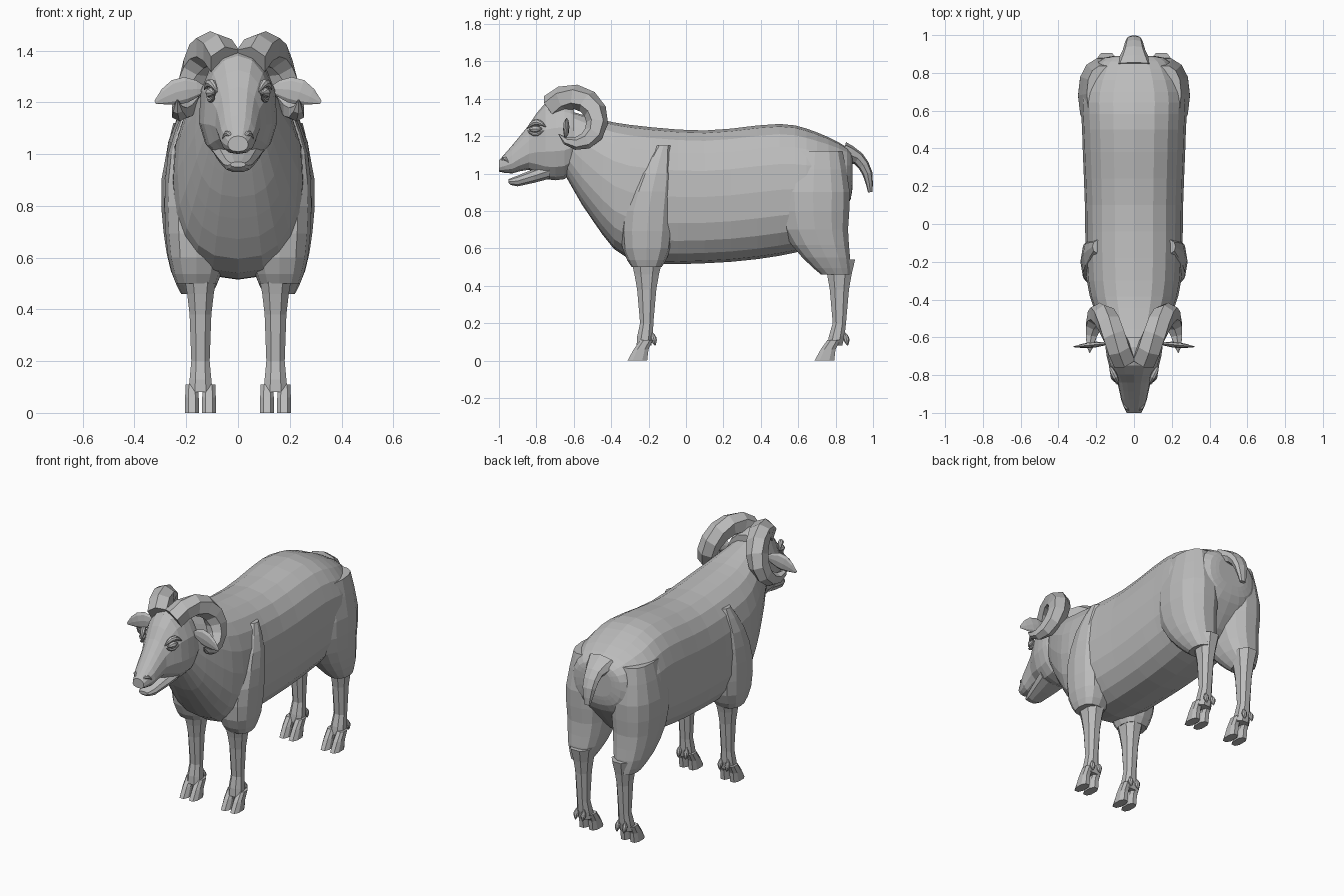
import bpy
import bmesh
import math
from mathutils import Vector

if "Cube" in bpy.data.objects:
    bpy.data.objects.remove(bpy.data.objects["Cube"], do_unlink=True)

grey = (0.5, 0.5, 0.5, 1)
wool = bpy.data.materials.new("plain_grey")
wool.use_nodes = True
wool.diffuse_color = grey
wool.node_tree.nodes["Principled BSDF"].inputs["Base Color"].default_value = grey

X, Y, Z = Vector((1, 0, 0)), Vector((0, 1, 0)), Vector((0, 0, 1))


def oval(count, power=2.0, turn=0.0, taper=0.0):
    """Unit superellipse outline, optionally narrowed towards its top."""
    points = []
    for i in range(count):
        angle = math.tau * i / count + turn
        c, s = math.cos(angle), math.sin(angle)
        a = math.copysign(abs(c) ** (2 / power), c)
        b = math.copysign(abs(s) ** (2 / power), s)
        points.append((a * (1 - taper * max(b, 0)), b))
    return points


def smooth(keys, steps):
    """Insert rows between the key rows along a flowing curve."""
    rows = []
    last = len(keys) - 1
    for i in range(last):
        before, start, end, after = (
            Vector(keys[min(max(k, 0), last)]) for k in range(i - 1, i + 3))
        lead, trail = (end - before) / 2, (after - start) / 2
        for step in range(steps):
            t = step / steps
            ease = t * t * (3 - 2 * t)
            rows.append(start.lerp(end, ease) + lead * t * (1 - t) ** 2
                        - trail * t * t * (1 - t))
    return rows + [Vector(keys[last])]


def loft(name, sections, outline):
    """Skin rings given as (centre, u vector, v vector)."""
    bm = bmesh.new()
    rings = [[bm.verts.new(Vector(centre) + u * a + v * b) for a, b in outline]
             for centre, u, v in sections]
    count = len(outline)
    for ring, following in zip(rings, rings[1:]):
        for i in range(count):
            j = (i + 1) % count
            bm.faces.new((ring[i], ring[j], following[j], following[i]))
    bm.faces.new(rings[0])
    bm.faces.new(rings[-1])
    bmesh.ops.recalc_face_normals(bm, faces=bm.faces)
    mesh = bpy.data.meshes.new(name)
    bm.to_mesh(mesh)
    bm.free()
    mesh.materials.append(wool)
    part = bpy.data.objects.new(name, mesh)
    bpy.context.collection.objects.link(part)


def along_y(name, keys, steps, outline):
    """Keys are (y, top, bottom, half width)."""
    loft(name, [((0, y, (top + bottom) / 2), X * width, Z * (top - bottom) / 2)
                for y, top, bottom, width in smooth(keys, steps)], outline)


def along_z(name, keys, steps, outline, x):
    """Keys are (z, y, x radius, y radius) for an upright part at x."""
    loft(name, [((x, y, z), X * across, Y * deep)
                for z, y, across, deep in smooth(keys, steps)], outline)


def tube(name, rows, outline, side, flat=1.0):
    """Sweep an outline along rows of (x, y, z, radius)."""
    points = [Vector(row[:3]) for row in rows]
    sections = []
    for i, point in enumerate(points):
        ahead = points[min(i + 1, len(points) - 1)]
        tangent = (ahead - points[max(i - 1, 0)]).normalized()
        u = (side - tangent * side.dot(tangent)).normalized()
        radius = rows[i][3]
        sections.append((point, u * radius, tangent.cross(u) * radius * flat))
    loft(name, sections, outline)


def spindle(name, s, start, end, radius, bow=0.0, side=Z, flat=1.0):
    """Tapered sliver between two points, bowed up or down, mirrored by s."""
    rows = []
    for i in range(6):
        t = i / 5
        bulge = math.sin(math.pi * t)
        p = Vector(start).lerp(Vector(end), t)
        rows.append((p.x * s, p.y, p.z + bow * bulge, radius * (0.15 + bulge)))
    tube(name, rows, oval(8), side, flat)


# Torso with neck and rump
along_y("torso", [
    (-.64, 1.34, .98, .125), (-.5, 1.3, .75, .19), (-.3, 1.26, .54, .25),
    (.1, 1.23, .52, .26), (.5, 1.265, .56, .275), (.7, 1.22, .63, .275),
    (.86, 1.14, .82, .19), (.89, 1.09, .92, .1)], 3, oval(20, 2.5))

# Head with a narrowed bridge, and the open lower jaw
along_y("head", [
    (-1, 1.07, 1.01, .04), (-.93, 1.15, 1, .07), (-.84, 1.26, 1.02, .09),
    (-.75, 1.38, .97, .135), (-.65, 1.4, .97, .155), (-.6, 1.37, 1.02, .15)],
    2, oval(14, 2.4, math.pi / 14, .2))
along_y("lower_jaw", [
    (-.95, .97, .95, .03), (-.9, .99, .93, .055), (-.73, 1.06, .97, .1)],
    2, oval(10, 2.4))

# Tail
tube("tail", smooth([
    (0, .84, 1.11, .1), (0, .92, 1.08, .06), (0, .97, 1, .045),
    (0, .985, .9, .02)], 2), oval(8, 2.3), X, .6)

for s, word in ((1, "left"), (-1, "right")):
    # Shoulder and haunch masses
    along_z(word + "_shoulder", [
        (1.15, -.12, .06, .04), (1, -.16, .11, .1), (.8, -.2, .124, .14),
        (.6, -.21, .11, .13), (.5, -.21, .08, .08)], 2, oval(12, 2.5), .16 * s)
    along_z(word + "_haunch", [
        (1.12, .69, .09, .15), (.9, .68, .136, .2), (.7, .69, .128, .18),
        (.55, .75, .1, .13), (.46, .8, .06, .08)], 2, oval(14, 2.4), .16 * s)

    # Lower legs with cloven hooves and dewclaws
    for end, y, reach in (("front", -.21, .05), ("hind", .82, .08)):
        leg = f"{word}_{end}"
        shape = [(.54, .07, .09), (.46, .055, .07), (.38, .045, .055),
                 (.2, .038, .038), (.13, .045, .045), (.08, .05, .042)]
        along_z(leg + "_leg", [
            (z, y - reach * max(0, .2 - z) * 2.5, across, deep)
            for z, across, deep in shape], 1, oval(8, 2.3, math.pi / 8), .145 * s)
        toe = y - reach
        for k, place in ((1, "outer"), (-1, "inner")):
            along_z(f"{leg}_{place}_toe", [
                (.11, toe + .05, .026, .036), (.06, toe + .02, .028, .042),
                (0, toe, .029, .056)], 1, oval(8, 2.5, math.pi / 8),
                (.145 + k * .033) * s)
            x = .145 + k * .025
            spindle(f"{leg}_{place}_dewclaw", s, (x, y + .03, .15),
                    (x, y + .045, .08), .014, side=X)

    # Horn curling back, down and forward while it thins
    horn = []
    for i in range(11):
        t = i / 10
        angle = 2.5 - 5 * t
        curl = .15 - .05 * t
        horn.append((s * (.05 + .185 * math.sin(t * math.pi / 2)),
                     -.6 + curl * math.cos(angle), 1.27 + curl * math.sin(angle),
                     .064 * (1.04 - t ** 3)))
    tube(word + "_horn", horn, oval(6, 2.3, math.pi / 6), X)

    # Leaf shaped ear
    spindle(word + "_ear", s, (.12, -.63, 1.25), (.32, -.65, 1.2), .045,
            bow=.02, flat=.3)

    # Eye with brow and lid, and nostril rim
    spindle(word + "_eye", s, (.095, -.84, 1.235), (.115, -.77, 1.24), .018)
    spindle(word + "_brow", s, (.08, -.85, 1.24), (.13, -.75, 1.25), .015, .03)
    spindle(word + "_lower_lid", s, (.09, -.85, 1.23), (.12, -.76, 1.23), .01, -.02)
    spindle(word + "_nostril_rim", s, (.02, -.99, 1.06), (.06, -.95, 1.06), .01, .02)
